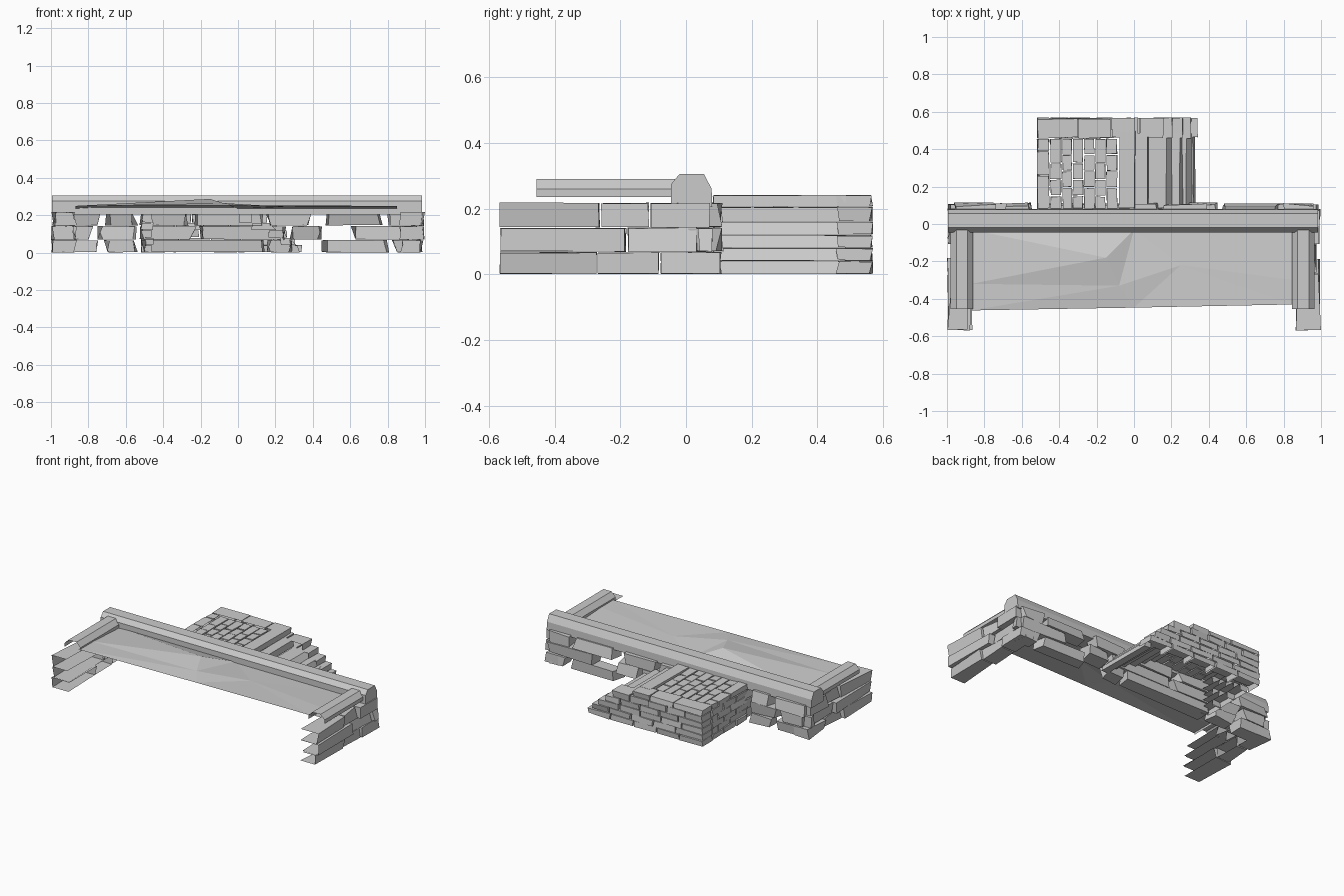
import bpy, bmesh, random
from mathutils import Vector

random.seed(7)
cube = bpy.data.objects.get("Cube")
if cube:
    bpy.data.objects.remove(cube)

stone = bpy.data.materials.new("grey stone")
stone.use_nodes = True
GREY = (0.6, 0.6, 0.6, 1)
stone.diffuse_color = GREY
stone.node_tree.nodes["Principled BSDF"].inputs["Base Color"].default_value = GREY


def finish(name, bm):
    bmesh.ops.recalc_face_normals(bm, faces=bm.faces)
    mesh = bpy.data.meshes.new(name)
    bm.to_mesh(mesh)
    bm.free()
    mesh.materials.append(stone)
    obj = bpy.data.objects.new(name, mesh)
    bpy.context.collection.objects.link(obj)
    return obj


def block(bm, x, y, z, rough=(0, 0, 0), slope=0, hollow=()):
    """Rough stone whose corners only shrink inward; slope pulls in the top +x edge.
    hollow lists the sides to leave open, such as "-y"."""
    lo = Vector((x[0], y[0], z[0]))
    hi = Vector((x[1], y[1], z[1]))
    verts = bmesh.ops.create_cube(bm, size=1)["verts"]
    dropped = []
    for face in {f for v in verts for f in v.link_faces}:
        center = face.calc_center_median()
        axis = max(range(3), key=lambda i: abs(center[i]))
        if ("+" if center[axis] > 0 else "-") + "xyz"[axis] in hollow:
            dropped.append(face)
    for v in verts:
        sign = v.co.copy()
        for i in range(3):
            shrink = random.random() * rough[i]
            v.co[i] = hi[i] - shrink if sign[i] > 0 else lo[i] + shrink
        if sign.x > 0 and sign.z > 0:
            v.co.x -= slope
    bmesh.ops.delete(bm, geom=dropped, context="FACES")


def spans(edges, gap):
    return [(a + gap / 2, b - gap / 2) for a, b in zip(edges, edges[1:])]


def extrude_profile(name, points, axis, start, end, closed):
    """Sweep a (across, height) outline along x or y."""
    bm = bmesh.new()
    def place(p, t):
        return (t, p[0], p[1]) if axis == "x" else (p[0], t, p[1])
    rings = [[bm.verts.new(place(p, t)) for p in points] for t in (start, end)]
    n = len(points)
    for i in range(n if closed else n - 1):
        j = (i + 1) % n
        bm.faces.new((rings[0][i], rings[0][j], rings[1][j], rings[1][i]))
    if closed:
        bm.faces.new(rings[0])
        bm.faces.new(rings[1])
    return finish(name, bm)


# Copings with chamfered tops; the side ones are open shells
extrude_profile("back_coping", [(-0.045, 0.205), (0.08, 0.205), (0.078, 0.26),
                                (0.055, 0.305), (-0.02, 0.305), (-0.045, 0.275)],
                "x", -0.995, 0.985, True)
for name, x in (("right_coping", -0.92), ("left_coping", 0.905)):
    extrude_profile(name, [(x + 0.06, 0.235), (x + 0.06, 0.26), (x + 0.03, 0.29),
                           (x - 0.03, 0.29), (x - 0.06, 0.26), (x - 0.06, 0.235)],
                    "y", -0.455, -0.03, False)

# Faceted ground sheet with a low crest
points = {"front_l": (-0.87, -0.462, 0.25), "front_m": (0, -0.447, 0.252),
          "front_r": (0.85, -0.43, 0.25), "side_l": (-0.87, -0.32, 0.25),
          "side_r": (0.85, -0.3, 0.25), "back_l": (-0.87, -0.03, 0.235),
          "back_m": (0, -0.03, 0.235), "back_r": (0.85, -0.03, 0.235),
          "crest": (-0.15, -0.18, 0.287), "spur": (-0.08, -0.33, 0.265),
          "dip": (0.25, -0.22, 0.245)}
facets = ["front_l front_m spur", "front_l spur side_l", "side_l spur crest",
          "side_l crest back_l", "back_l crest back_m", "crest spur back_m",
          "spur dip back_m", "spur front_m dip", "front_m front_r dip",
          "dip front_r side_r", "dip side_r back_r", "dip back_r back_m"]
bm = bmesh.new()
corner = {key: bm.verts.new(co) for key, co in points.items()}
for facet in facets:
    bm.faces.new([corner[key] for key in facet.split()])
finish("ground_sheet", bm)

# Three courses of big hollow-backed stones in each side wall
levels = [(0, 0.068), (0.068, 0.143), (0.143, 0.218)]
side_joints = [(-0.57, -0.27, -0.08, 0.11), (-0.57, -0.18, 0.035, 0.085),
               (-0.57, -0.26, -0.11, 0.075)]
for name, s, inside in (("right_wall", -1, "+x"), ("left_wall", 1, "-x")):
    bm = bmesh.new()
    for z, joints in zip(levels, side_joints):
        for i, y in enumerate(spans(joints, 0.002)):
            x = sorted((s * 0.86, s * (1.0 - 0.02 * (i % 2))))
            open_sides = (inside, "-y") if i == 0 else (inside,)
            block(bm, x, y, z, (0.03, 0.006, 0.004), hollow=open_sides)
    finish(name, bm)

# Back wall courses, each with an open gap near the left end
wall_joints = [(-0.97, -0.72, -0.53, 0.15, 0.31, 0.44, 0.81, 0.97),
               (-0.97, -0.76, -0.53, -0.22, 0.27, 0.46, 0.6, 0.97),
               (-0.97, -0.72, -0.53, -0.25, 0.14, 0.4, 0.46, 0.78, 0.97)]
missing = (4, 5, 5)
bm = bmesh.new()
for z, joints, hole in zip(levels, wall_joints, missing):
    for i, x in enumerate(spans(joints, 0.004)):
        if i != hole:
            block(bm, x, (0.0, 0.115), z, (0.04, 0.025, 0.005), hollow=("-y",))
finish("back_wall", bm)

# Rear platform: hollow outer walls whose courses shorten into steps
courses = spans((0, 0.04, 0.08, 0.12, 0.16, 0.205, 0.242), 0)
ends = (0.345, 0.31, 0.265, 0.21, 0.16, 0.01)
rear = bmesh.new()
side = bmesh.new()
for k, (z, end) in enumerate(zip(courses, ends)):
    count = 5 if k < 5 else 3
    width = (end + 0.52) / count
    inner_joints = [-0.52 + width * (i + 0.25 * (k % 2)) for i in range(1, count)]
    for x in spans([-0.52] + inner_joints + [end], 0.003):
        block(rear, x, (0.455, 0.57), z, (0.006, 0.012, 0.003), hollow=("-y", "-z"))
    shift = 0.06 * (k % 2)
    for y in spans((0.08, 0.2 + shift, 0.33 + shift, 0.455), 0.003):
        block(side, (-0.52, -0.45), y, z, (0.012, 0.004, 0.003), hollow=("+x", "-z"))
finish("platform_rear_wall", rear)
finish("platform_side_wall", side)

# Step slabs, descending towards the left
bm = bmesh.new()
treads = [(0.27, 0.335), (0.22, 0.31), (0.16, 0.265), (0.07, 0.21), (0.0, 0.08),
          (-0.085, 0.012)]
slopes = (0.015, 0.025, 0.015, 0.035, 0.005, 0.003)
for z, x, slope in zip(courses, treads, slopes):
    block(bm, x, (0.08, 0.49), z, (0.01, 0.008, 0.002), slope)
finish("step_slabs", bm)

# Small paving bricks in staggered columns
bm = bmesh.new()
for c, x in enumerate(spans((-0.45, -0.385, -0.33, -0.27, -0.21, -0.15, -0.087), 0.002)):
    shift = 0.045 * (c % 2)
    joints = [0.08] + [0.15 + shift + 0.088 * i for i in range(3)] + [0.458]
    for y in spans(joints, 0.002):
        block(bm, x, y, (0.218, 0.238), (0.005, 0.005, 0.004))
finish("paving_bricks", bm)
